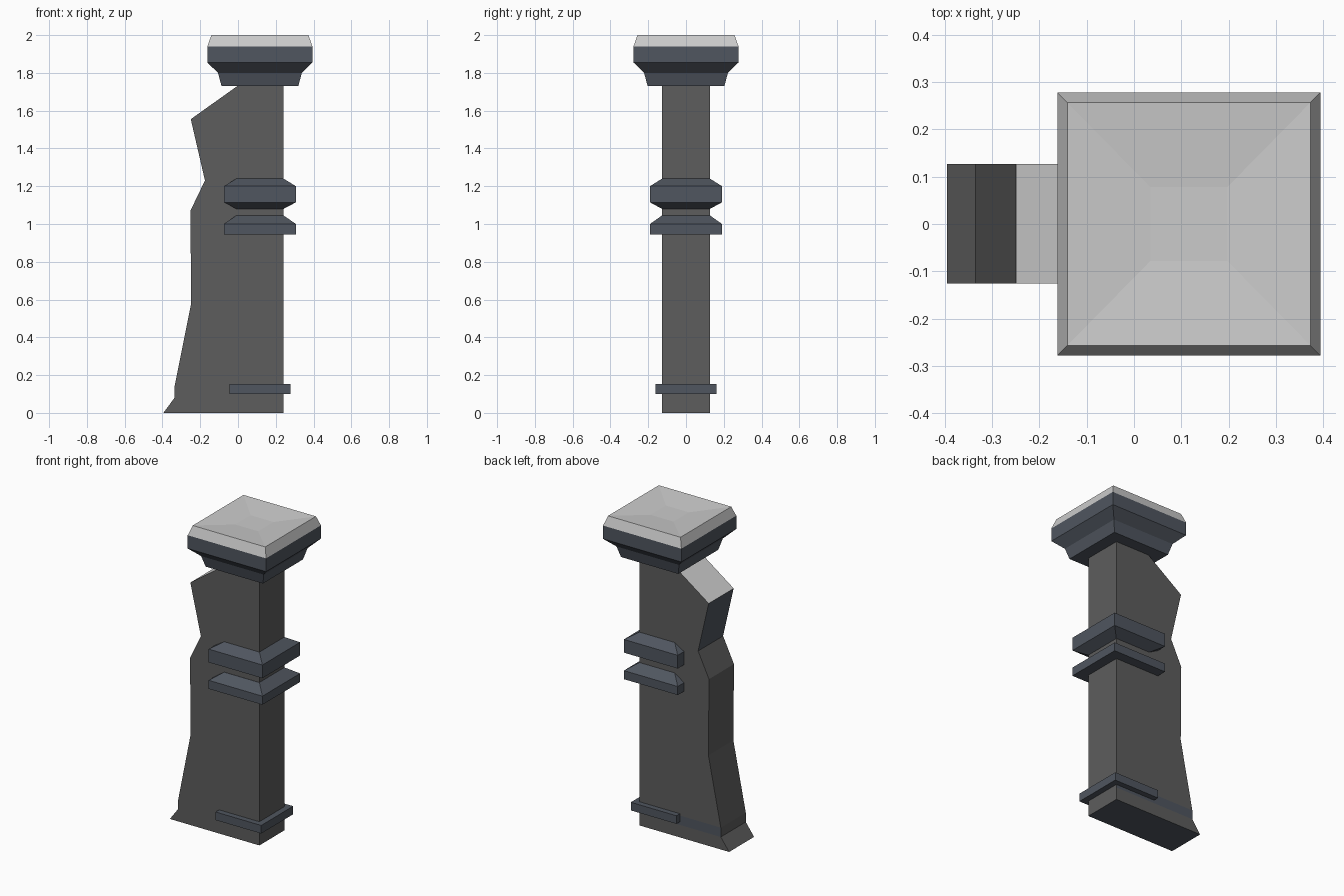
import bpy, bmesh

if "Cube" in bpy.data.objects:
    bpy.data.objects.remove(bpy.data.objects["Cube"])


def material(name, rgb):
    m = bpy.data.materials.new(name)
    m.diffuse_color = (*rgb, 1)
    m.use_nodes = True
    m.node_tree.nodes["Principled BSDF"].inputs["Base Color"].default_value = m.diffuse_color
    return m


DARK = material("dark_stone", (0.11, 0.11, 0.11))
METAL = material("blue_trim", (0.08, 0.093, 0.115))
LIGHT = material("light_stone", (0.72, 0.72, 0.72))
CX = 0.116  # centre of the square post


def finish(bm, name, mats):
    bmesh.ops.recalc_face_normals(bm, faces=bm.faces)
    me = bpy.data.meshes.new(name)
    bm.to_mesh(me)
    bm.free()
    for m in mats:
        me.materials.append(m)
    ob = bpy.data.objects.new(name, me)
    bpy.context.collection.objects.link(ob)
    return ob


def square_stack(name, levels, light_from=99):
    """Loft square (or rectangular) rings; levels hold (z, half x, half y)."""
    bm = bmesh.new()
    rings = [[bm.verts.new((CX + sx * hx, sy * hy, z))
              for sx, sy in ((-1, -1), (1, -1), (1, 1), (-1, 1))]
             for z, hx, hy in levels]
    bm.faces.new(rings[0][::-1])
    for i, (a, b) in enumerate(zip(rings, rings[1:])):
        for k in range(4):
            j = (k + 1) % 4
            f = bm.faces.new((a[k], a[j], b[j], b[k]))
            f.material_index = int(i >= light_from)
    top = bm.faces.new(rings[-1])
    top.material_index = int(light_from < 99)
    return finish(bm, name, (METAL, LIGHT))


# Post body: stepped side profile, extruded across y
profile = [(-0.395, 0), (0.24, 0), (0.24, 1.74), (0.01, 1.74), (-0.25, 1.555),
           (-0.175, 1.23), (-0.252, 1.07), (-0.248, 0.58), (-0.336, 0.14),
           (-0.336, 0.08)]
bm = bmesh.new()
front = bm.faces.new([bm.verts.new((x, -0.126, z)) for x, z in profile])
ext = bmesh.ops.extrude_face_region(bm, geom=[front])["geom"]
bmesh.ops.translate(bm, vec=(0, 0.253, 0),
                    verts=[v for v in ext if isinstance(v, bmesh.types.BMVert)])
# Flush trim strip on the back face
for z in (0.08, 0.14):
    bmesh.ops.bisect_plane(bm, geom=bm.verts[:] + bm.edges[:] + bm.faces[:],
                           dist=1e-5, plane_co=(0, 0, z), plane_no=(0, 0, 1))
bmesh.ops.recalc_face_normals(bm, faces=bm.faces)
for f in bm.faces:
    c, n = f.calc_center_median(), f.normal
    if n.z < -0.9 or (n.y > 0.9 and 0.08 < c.z < 0.14) or (n.x < -0.9 and 1.25 < c.z < 1.5):
        f.material_index = 1
    elif n.z > 0.5 and c.z > 1.5:
        f.material_index = 2
finish(bm, "post_body", (DARK, METAL, LIGHT))

# Bands around the post
square_stack("base_band", [(0.10, 0.162, 0.162), (0.152, 0.162, 0.162)])
square_stack("lower_collar", [(0.945, 0.191, 0.191), (1.0, 0.191, 0.191),
                              (1.045, 0.125, 0.127)])
square_stack("upper_collar", [(1.08, 0.125, 0.127), (1.115, 0.191, 0.191),
                              (1.2, 0.191, 0.191), (1.24, 0.125, 0.127)])

# Cap with bevelled, very slightly dished top
square_stack("cap", [(1.73, 0.203, 0.203), (1.8, 0.222, 0.222),
                     (1.855, 0.278, 0.278), (1.94, 0.278, 0.278),
                     (2.0, 0.257, 0.257), (1.985, 0.081, 0.078)], light_from=3)
bpy.data.objects["cap"].data.polygons  # light stone starts at the bevel
for p in bpy.data.objects["cap"].data.polygons:
    if p.center.z < 1.93:
        p.material_index = 0
